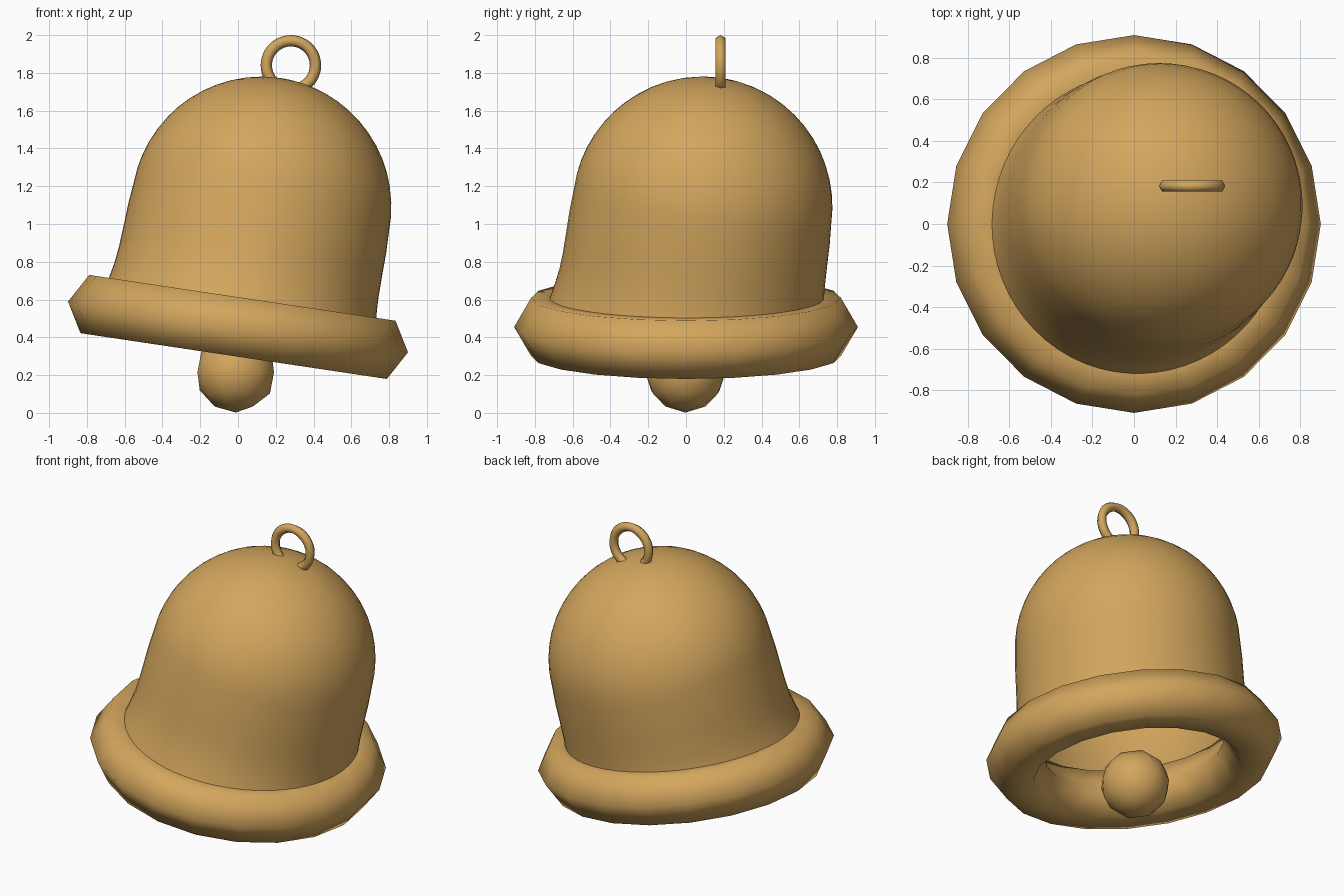
import bpy, bmesh, math
from mathutils import Vector

if "Cube" in bpy.data.objects:
    bpy.data.objects.remove(bpy.data.objects["Cube"])

brass = bpy.data.materials.new("brass")
brass.diffuse_color = (0.65, 0.38, 0.11, 1)
brass.use_nodes = True
brass.node_tree.nodes["Principled BSDF"].inputs["Base Color"].default_value = brass.diffuse_color


def finish(obj, name):
    obj.name = name
    obj.data.materials.append(brass)
    for p in obj.data.polygons:
        p.use_smooth = True
    return obj


# Lip: chunky low-poly torus tipped down to the right
bpy.ops.mesh.primitive_torus_add(major_segments=20, minor_segments=6,
                                 major_radius=0.73, minor_radius=0.18,
                                 location=(0, 0, 0.455),
                                 rotation=(0, math.radians(8.5), 0))
finish(bpy.context.object, "lip")

# Bell body: flared open shell with a round dome, leaning right and back
profile = [(0.745, 0.02), (0.732, 0.07), (0.718, 0.14), (0.707, 0.21),
           (0.70, 0.30), (0.697, 0.42), (0.695, 0.54)]
STEPS = 14
for i in range(STEPS):
    a = math.pi / 2 * i / STEPS
    profile.append((0.688 * math.cos(a), 0.655 + 0.688 * math.sin(a)))
SEGS = 64
bm = bmesh.new()
rings = [[bm.verts.new((r * math.cos(math.tau * k / SEGS),
                        r * math.sin(math.tau * k / SEGS), z))
          for k in range(SEGS)] for r, z in profile]
apex = bm.verts.new((0, 0, 1.343))
for k in range(SEGS):
    n = (k + 1) % SEGS
    for lo, hi in zip(rings, rings[1:]):
        bm.faces.new((lo[k], lo[n], hi[n], hi[k]))
    bm.faces.new((rings[-1][k], rings[-1][n], apex))
mesh = bpy.data.meshes.new("bell_body")
bm.to_mesh(mesh)
bm.free()
body = bpy.data.objects.new("bell_body", mesh)
bpy.context.collection.objects.link(body)
body.rotation_euler = Vector((0.195, 0.137, 1)).to_track_quat('Z', 'Y').to_euler()
body.location = (0, 0, 0.455)
finish(body, "bell_body")

# Hanging loop standing upright on the dome
bpy.ops.mesh.primitive_torus_add(major_segments=48, minor_segments=6,
                                 major_radius=0.13, minor_radius=0.03,
                                 location=(0.28, 0.183, 1.84),
                                 rotation=(math.pi / 2, 0, 0))
finish(bpy.context.object, "hanging_loop")

# Clapper ball
bpy.ops.mesh.primitive_ico_sphere_add(subdivisions=2, radius=0.213,
                                      location=(-0.012, -0.003, 0.215))
finish(bpy.context.object, "clapper")
